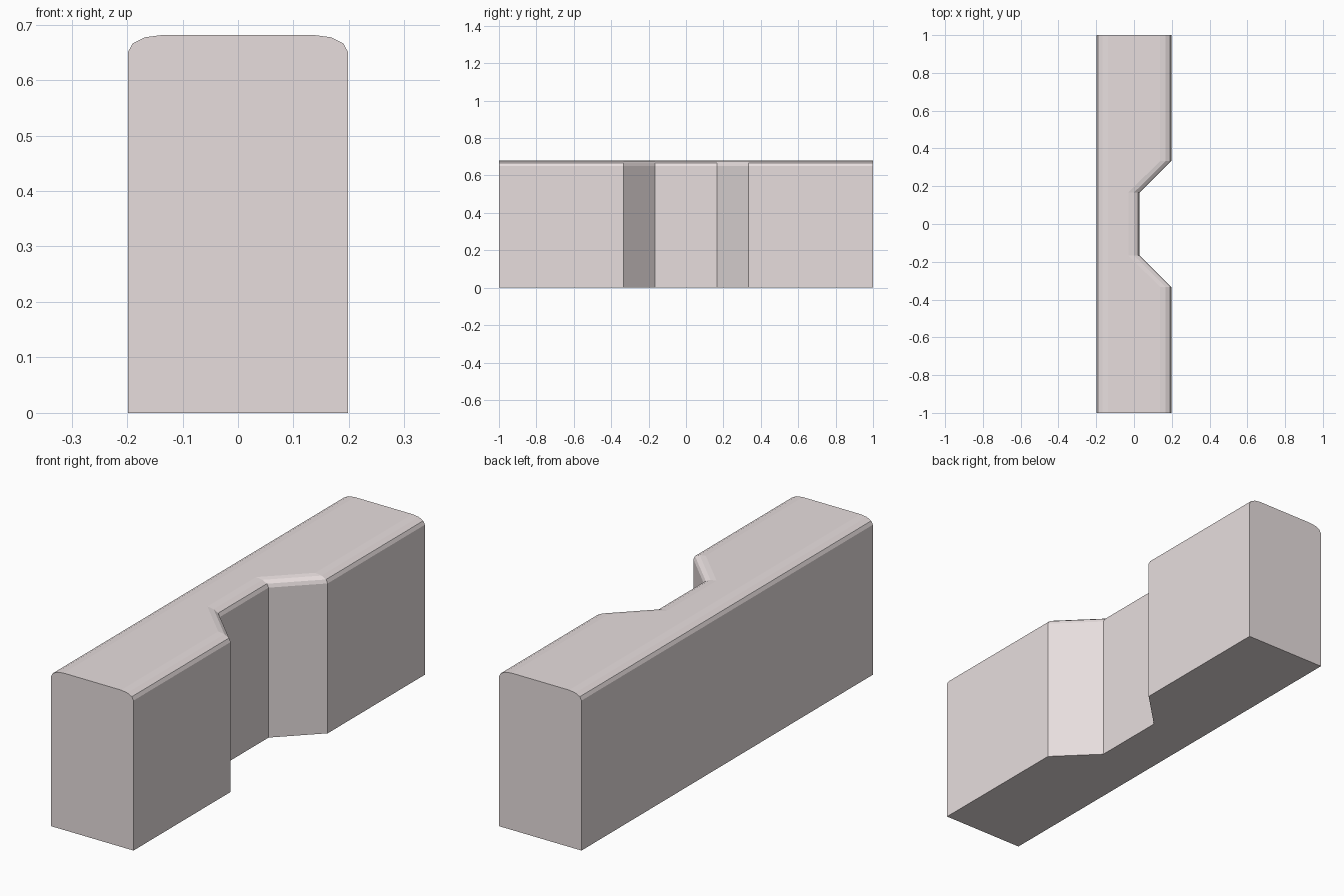
import bpy, bmesh, math

if "Cube" in bpy.data.objects:
    bpy.data.objects.remove(bpy.data.objects["Cube"])

HALF_W, HEIGHT = 0.198, 0.681
ROUND_X, ROUND_Z, STEPS = 0.06, 0.03, 3

# Plan outline of the notched side: (y, x of right face)
stations = [(-1, HALF_W), (-0.333, HALF_W), (-0.167, 0.03),
            (0.167, 0.03), (0.333, HALF_W), (1, HALF_W)]


def section(right):
    """Cross-section with softly rounded top corners."""
    arc = []
    for i in range(STEPS + 1):
        a = math.pi / 2 * i / STEPS
        arc.append((ROUND_X * (1 - math.cos(a)),
                    HEIGHT - ROUND_Z + ROUND_Z * math.sin(a)))
    pts = [(-HALF_W, 0), (right, 0)]
    pts += [(right - dx, z) for dx, z in arc]
    pts += [(-HALF_W + dx, z) for dx, z in reversed(arc)]
    return pts


# Loft the sections along the length
bm = bmesh.new()
rings = [[bm.verts.new((x, y, z)) for x, z in section(r)] for y, r in stations]
for a, b in zip(rings, rings[1:]):
    for i in range(len(a)):
        j = (i + 1) % len(a)
        bm.faces.new((a[i], a[j], b[j], b[i]))

# End caps
bm.faces.new(rings[0])
bm.faces.new(rings[-1])
bmesh.ops.recalc_face_normals(bm, faces=bm.faces)

mesh = bpy.data.meshes.new("notched_block")
bm.to_mesh(mesh)
bm.free()
block = bpy.data.objects.new("notched_block", mesh)
bpy.context.collection.objects.link(block)

# Pale warm stone colour
stone = bpy.data.materials.new("pale_stone")
stone.diffuse_color = (0.8, 0.73, 0.73, 1)
stone.use_nodes = True
stone.node_tree.nodes["Principled BSDF"].inputs["Base Color"].default_value = stone.diffuse_color
mesh.materials.append(stone)
